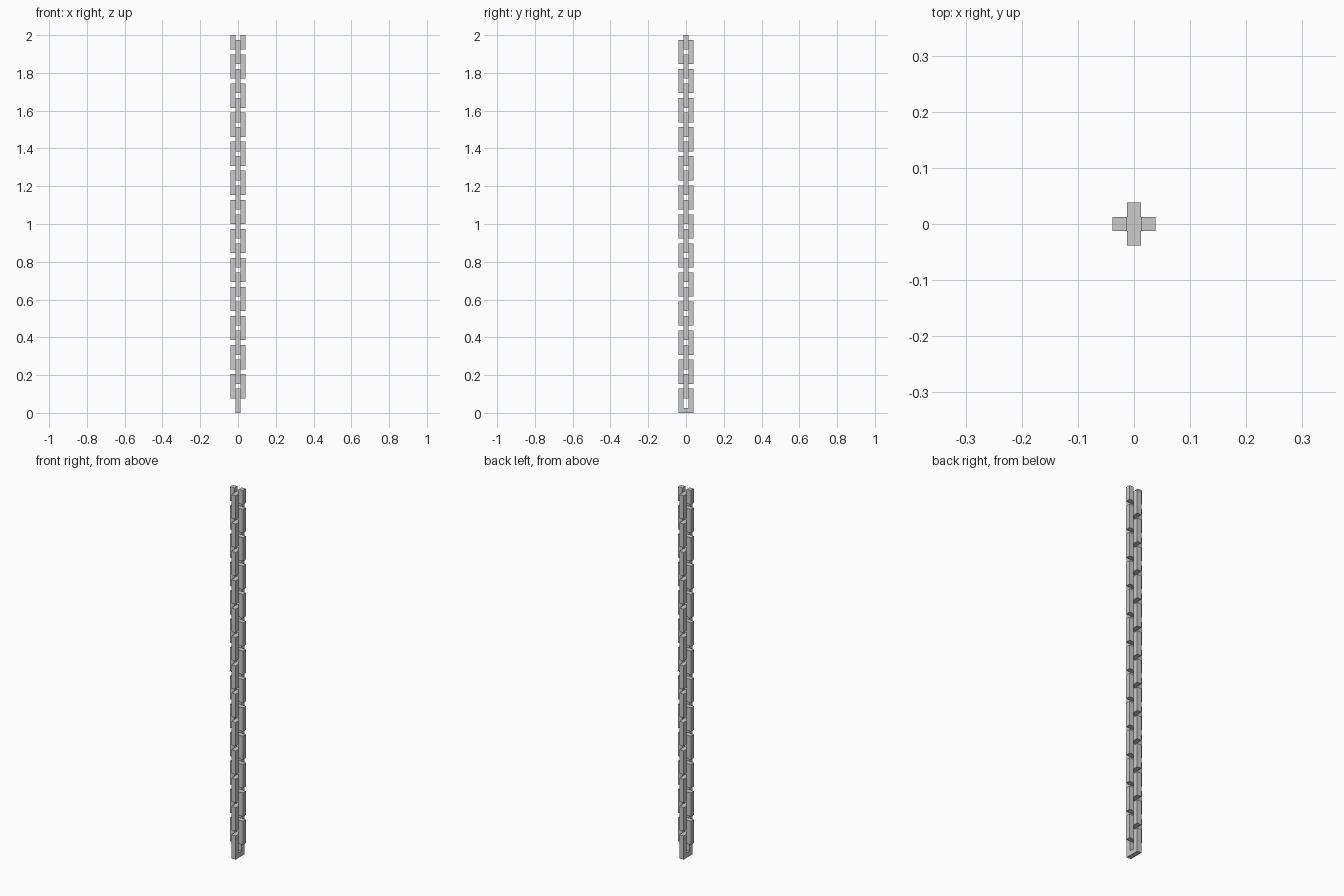
import bpy, bmesh
from math import pi
from mathutils import Matrix

if "Cube" in bpy.data.objects:
    bpy.data.objects.remove(bpy.data.objects["Cube"])

U = 2 / 78            # bar thickness; every size is a multiple of it


def make_obj(name, bm, z, turned):
    bmesh.ops.recalc_face_normals(bm, faces=bm.faces)
    m = Matrix.Translation((0, 0, z * U)) @ Matrix.Scale(U, 4)
    if turned:
        m = m @ Matrix.Rotation(pi / 2, 4, 'Z')
    bm.transform(m)
    me = bpy.data.meshes.new(name)
    bm.to_mesh(me)
    bm.free()
    bpy.context.collection.objects.link(bpy.data.objects.new(name, me))


def closed_link():
    # rectangular ring in the xz plane: outer 3 x 5, hole 1 x 3
    bm = bmesh.new()
    outer = [(-1.5, 0), (1.5, 0), (1.5, 5), (-1.5, 5)]
    inner = [(-.5, 1), (.5, 1), (.5, 4), (-.5, 4)]
    rings = [[bm.verts.new((x, y, z)) for x, z in pts]
             for pts, y in ((outer, -.5), (inner, -.5), (inner, .5), (outer, .5))]
    for k in range(4):
        a, b = rings[k], rings[(k + 1) % 4]
        for i in range(4):
            j = (i + 1) % 4
            bm.faces.new((a[i], a[j], b[j], b[i]))
    return bm


def open_link():
    # U-shaped end link, cut off at the top
    bm = bmesh.new()
    pts = [(-1.5, 0), (1.5, 0), (1.5, 3), (.5, 3), (.5, 1), (-.5, 1), (-.5, 3), (-1.5, 3)]
    face = bm.faces.new([bm.verts.new((x, -.5, z)) for x, z in pts])
    ext = bmesh.ops.extrude_face_region(bm, geom=[face], use_keep_orig=True)
    bmesh.ops.translate(bm, vec=(0, 1, 0),
                        verts=[v for v in ext['geom'] if isinstance(v, bmesh.types.BMVert)])
    return bm


# chain of interlocked links, alternating by a quarter turn
for n in range(25):
    make_obj(f"chain_link_{n + 1}", closed_link(), 3 * n, n % 2 == 0)

# open link at the top end
make_obj("open_top_link", open_link(), 75, False)
